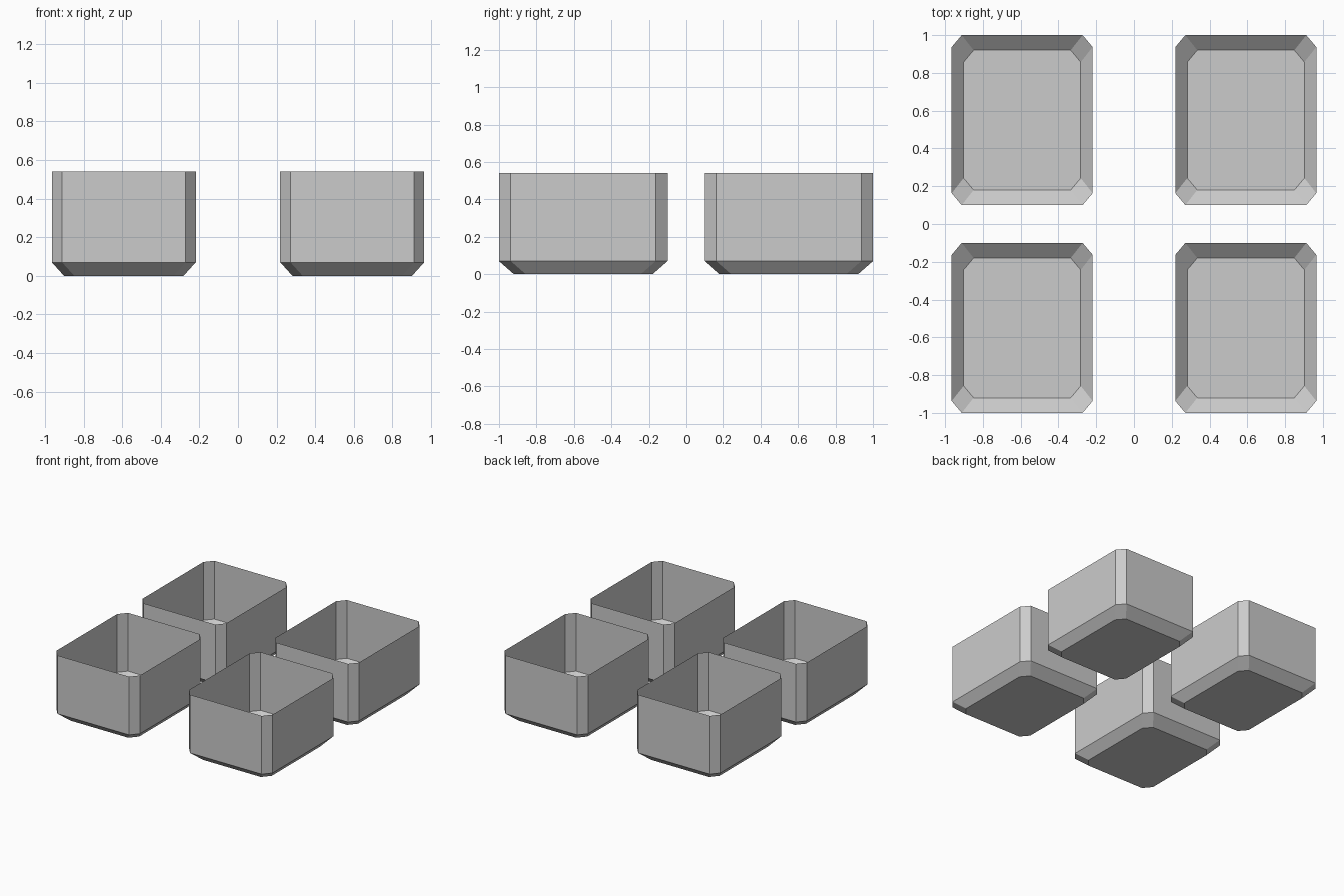
import bpy
import bmesh

# Remove the default cube
cube = bpy.data.objects.get("Cube")
if cube:
    bpy.data.objects.remove(cube, do_unlink=True)

# Plain grey material
GREY = (0.6, 0.6, 0.6, 1.0)
grey = bpy.data.materials.new("plain_grey")
grey.use_nodes = True
grey.diffuse_color = GREY
grey.node_tree.nodes["Principled BSDF"].inputs["Base Color"].default_value = GREY

HALF_X, HALF_Y, HEIGHT = 0.373, 0.45, 0.54
CUT_X, CUT_Y = 0.053, 0.063      # clipped corners
INSET_X, INSET_Y, RIM = 0.063, 0.08, 0.07   # sloped lower edge


def octagon(bm, hx, hy, z):
    """Rectangle with clipped corners, counter-clockwise from above."""
    ax, ay = hx - CUT_X, hy - CUT_Y
    corners = [(hx, -ay), (hx, ay), (ax, hy), (-ax, hy),
               (-hx, ay), (-hx, -ay), (-ax, -hy), (ax, -hy)]
    return [bm.verts.new((x, y, z)) for x, y in corners]


def tray_mesh():
    """Thin open-topped tray: floor, sloped lower edge and upright walls."""
    bm = bmesh.new()
    rings = [octagon(bm, HALF_X - INSET_X, HALF_Y - INSET_Y, 0),
             octagon(bm, HALF_X, HALF_Y, RIM),
             octagon(bm, HALF_X, HALF_Y, HEIGHT)]
    bm.faces.new(rings[0][::-1])
    for low, high in zip(rings, rings[1:]):
        for i in range(len(low)):
            j = (i + 1) % len(low)
            bm.faces.new((low[i], low[j], high[j], high[i]))
    mesh = bpy.data.meshes.new("tray")
    bm.to_mesh(mesh)
    bm.free()
    mesh.materials.append(grey)
    return mesh


# Four matching trays sharing one mesh
mesh = tray_mesh()
for y_name, y in (("front", -0.55), ("back", 0.55)):
    for x_name, x in (("right", -0.592), ("left", 0.592)):
        tray = bpy.data.objects.new(f"tray_{y_name}_{x_name}", mesh)
        tray.location = (x, y, 0)
        bpy.context.collection.objects.link(tray)
